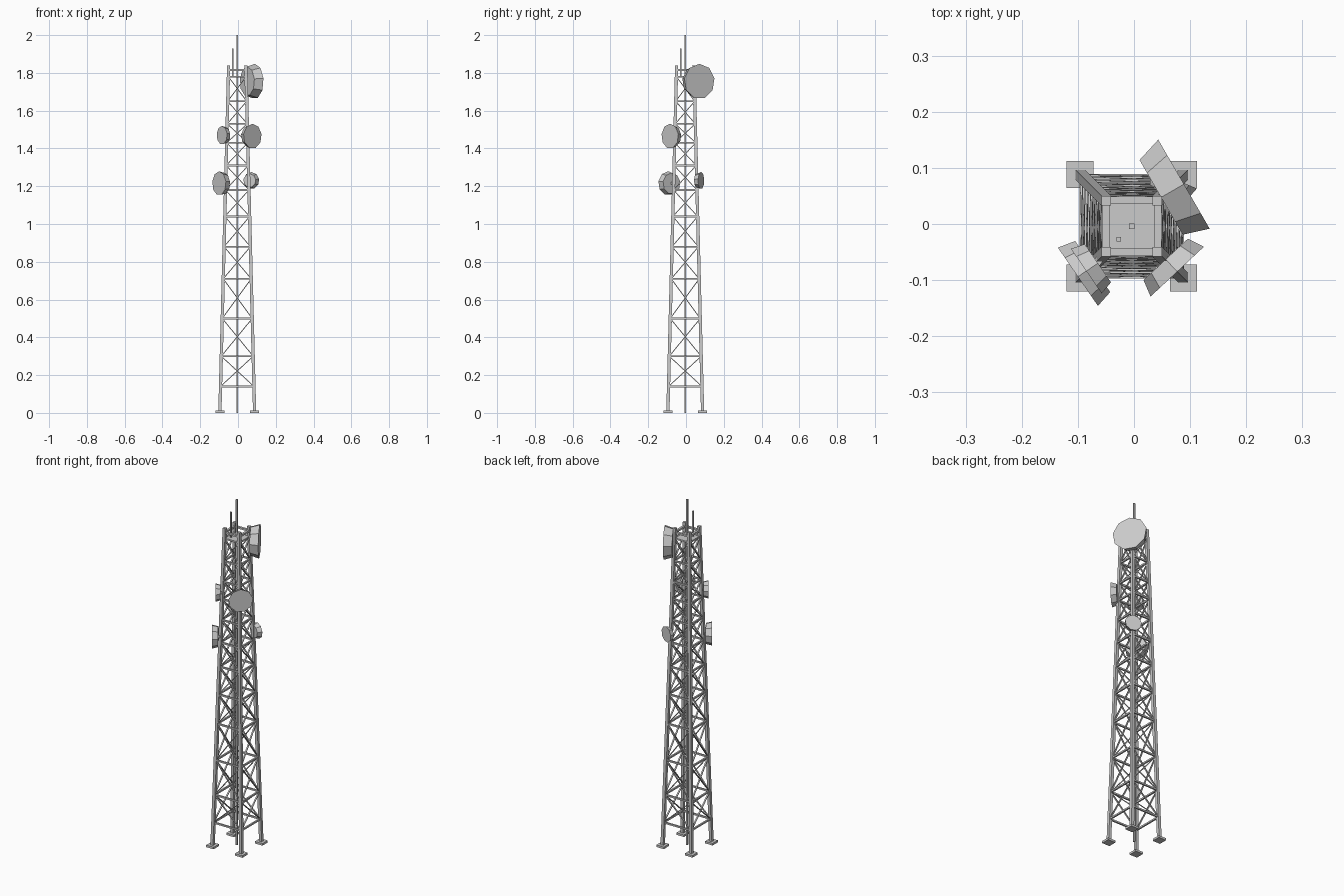
import bpy, bmesh, math
from mathutils import Vector, Matrix

if "Cube" in bpy.data.objects:
    bpy.data.objects.remove(bpy.data.objects["Cube"])

CX, CY = -0.004, -0.004          # tower axis
TOP = 1.84


def half(z):
    return 0.092 - 0.0465 * z / TOP


def corner(k, z, inset=0.0):
    sx, sy = [(-1, -1), (1, -1), (1, 1), (-1, 1)][k % 4]
    h = half(z) - inset
    return Vector((CX + sx * h, CY + sy * h, z))


def finish(bm, name):
    bmesh.ops.recalc_face_normals(bm, faces=bm.faces)
    me = bpy.data.meshes.new(name)
    bm.to_mesh(me)
    bm.free()
    ob = bpy.data.objects.new(name, me)
    bpy.context.collection.objects.link(ob)
    return ob


def beam(bm, a, b, width, depth, out):
    """Box from a to b; depth is measured along the outward direction."""
    a, b = Vector(a), Vector(b)
    d = (b - a).normalized()
    side = d.cross(Vector(out)).normalized()
    o = side.cross(d).normalized()
    m = Matrix((side * width, o * depth, b - a)).transposed().to_4x4()
    m.translation = (a + b) / 2
    bmesh.ops.create_cube(bm, size=1, matrix=m)


def box(bm, c, s):
    bmesh.ops.create_cube(bm, size=1, matrix=Matrix.Translation(c) @ Matrix.Diagonal((*s, 1)))


# Tapered corner legs and foot plates
legs, feet = bmesh.new(), bmesh.new()
for k in range(4):
    beam(legs, corner(k, 0.005), corner(k, TOP), 0.017, 0.017, (0, 1, 0))
    p = corner(k, 0)
    box(feet, (p.x, p.y, 0.006), (0.048, 0.048, 0.012))
finish(legs, "corner_legs")
finish(feet, "foot_plates")

# Horizontal girts and crossed bracing on all four faces
levels = [0.14, 0.30, 0.50, 0.71, 0.88, 1.04, 1.18, 1.31, 1.43, 1.53, 1.65, 1.78]
normals = [(0, -1, 0), (1, 0, 0), (0, 1, 0), (-1, 0, 0)]
girts, braces, rim = bmesh.new(), bmesh.new(), bmesh.new()
for k, n in enumerate(normals):
    for z in levels:
        beam(girts, corner(k, z), corner(k + 1, z), 0.009, 0.009, n)
    for z0, z1 in zip(levels, levels[1:]):
        beam(braces, corner(k, z0), corner(k + 1, z1), 0.0045, 0.008, n)
        beam(braces, corner(k + 1, z0), corner(k, z1), 0.0045, 0.008, n)
    beam(rim, corner(k, 1.815), corner(k + 1, 1.815), 0.010, 0.013, n)
finish(girts, "horizontal_girts")
finish(braces, "cross_braces")
finish(rim, "top_rim")

# Top platform, central mast and small whip antenna
plate, mast, whip = bmesh.new(), bmesh.new(), bmesh.new()
box(plate, (CX, CY, 1.78), (0.09, 0.09, 0.005))
finish(plate, "top_platform")
box(mast, (CX, CY, 1.0), (0.009, 0.009, 2.0))
finish(mast, "central_mast")
box(whip, (-0.027, -0.027, 1.855), (0.008, 0.008, 0.15))
finish(whip, "whip_antenna")


# Drum dishes: front face centre, heading, front and back radius, depth
def dish(name, c, angle, r_front, r_back, depth):
    a = math.radians(angle)
    n = Vector((math.cos(a), math.sin(a), 0))
    rot = n.to_track_quat('Z', 'Y').to_matrix().to_4x4()
    bm = bmesh.new()
    bmesh.ops.create_cone(bm, cap_ends=True, segments=9, radius1=r_back, radius2=r_front, depth=depth,
                          matrix=Matrix.Translation(Vector(c) - n * depth / 2) @ rot)
    finish(bm, name)
    # Short bracket to the nearest leg
    k = {(-1, -1): 0, (1, -1): 1, (1, 1): 2, (-1, 1): 3}[(1 if c[0] > 0 else -1, 1 if c[1] > 0 else -1)]
    br = bmesh.new()
    beam(br, corner(k, c[2]), Vector(c) - n * depth * 0.8, 0.014, 0.014, (0, 0, 1))
    finish(br, name + "_bracket")


dish("upper_dish", (0.089, 0.071, 1.755), 30, 0.093, 0.078, 0.047)
dish("middle_right_dish", (0.077, -0.085, 1.465), -47, 0.066, 0.055, 0.030)
dish("middle_left_dish", (-0.085, -0.084, 1.47), 214.5, 0.049, 0.042, 0.025)
dish("lower_left_dish", (-0.100, -0.094, 1.215), 214.5, 0.064, 0.056, 0.032)
dish("lower_back_dish", (0.071, 0.080, 1.23), 68, 0.045, 0.036, 0.026)
